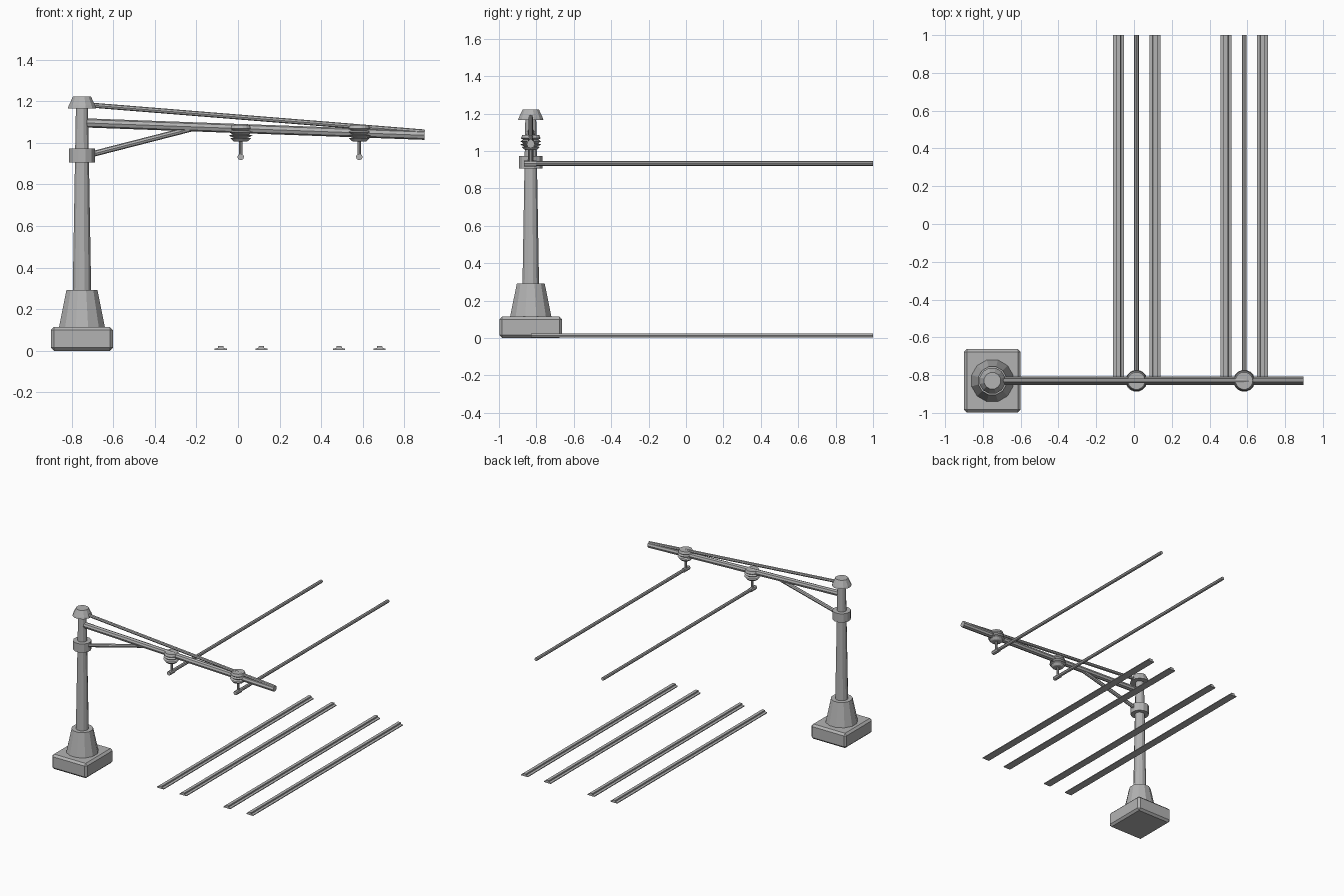
import bpy, bmesh, math
from mathutils import Vector

if "Cube" in bpy.data.objects:
    bpy.data.objects.remove(bpy.data.objects["Cube"])

grey = bpy.data.materials.new("plain_grey")
grey.use_nodes = True
colour = (0.45, 0.45, 0.45, 1)
grey.diffuse_color = colour
grey.node_tree.nodes["Principled BSDF"].inputs["Base Color"].default_value = colour

PX, PY = -0.75, -0.83     # mast axis


def finish(name, bm):
    bmesh.ops.recalc_face_normals(bm, faces=bm.faces)
    mesh = bpy.data.meshes.new(name)
    bm.to_mesh(mesh)
    bm.free()
    mesh.materials.append(grey)
    ob = bpy.data.objects.new(name, mesh)
    bpy.context.collection.objects.link(ob)
    return ob


def lathe(name, x, y, profile, sides=12):
    """Closed turned solid from (radius, height) pairs."""
    bm = bmesh.new()
    rings = []
    for r, z in profile:
        rings.append([bm.verts.new((x + r * math.cos(2 * math.pi * (i + .5) / sides),
                                    y + r * math.sin(2 * math.pi * (i + .5) / sides), z))
                      for i in range(sides)])
    for a, b in zip(rings, rings[1:]):
        for i in range(sides):
            j = (i + 1) % sides
            bm.faces.new((a[i], a[j], b[j], b[i]))
    bm.faces.new(rings[0])
    bm.faces.new(rings[-1])
    return finish(name, bm)


def rod(name, start, end, radius, sides=8):
    a, b = Vector(start), Vector(end)
    bm = bmesh.new()
    bmesh.ops.create_cone(bm, cap_ends=True, segments=sides, radius1=radius,
                          radius2=radius, depth=(b - a).length)
    ob = finish(name, bm)
    ob.rotation_mode = 'QUATERNION'
    ob.rotation_quaternion = (b - a).to_track_quat('Z', 'Y')
    ob.location = (a + b) / 2
    return ob


# Foundation block with chamfered edges
bm = bmesh.new()
bmesh.ops.create_cube(bm, size=1)
for v in bm.verts:
    v.co = (PX + v.co.x * 0.3, PY + v.co.y * 0.335, 0.057 + v.co.z * 0.114)
bmesh.ops.bevel(bm, geom=bm.edges[:], offset=0.015, segments=1, affect='EDGES')
finish("foundation", bm)

# Mast
lathe("mast_footing", PX, PY, [(0.115, 0.11), (0.077, 0.292)])
lathe("mast_pole", PX, PY, [(0.046, 0.28), (0.03, 1.18)])
lathe("mast_collar", PX, PY, [(0.065, 0.905), (0.065, 0.972)])
lathe("mast_cap", PX, PY, [(0.07, 1.165), (0.066, 1.178), (0.045, 1.222)])

# Cantilever arm, tie rod and brace
rod("arm", (-0.75, PY, 1.096), (0.897, PY, 1.036), 0.022)
rod("tie_rod", (-0.72, PY, 1.182), (0.895, PY, 1.052), 0.012)
rod("brace", (-0.73, PY, 0.938), (-0.2, PY, 1.074), 0.014)

# Insulators with hangers and overhead wires
for side, x in (("right", 0.013), ("left", 0.583)):
    lathe("insulator_" + side, x, PY,
          [(0.03, 1.006), (0.037, 1.008), (0.05, 1.022), (0.034, 1.024),
           (0.058, 1.034), (0.04, 1.04), (0.056, 1.052), (0.042, 1.06),
           (0.053, 1.068), (0.046, 1.086)], 16)
    rod("hanger_" + side, (x, PY, 0.93), (x, PY, 1.01), 0.009)
    rod("wire_" + side, (x, -0.86, 0.933), (x, 1, 0.933), 0.0125)
    rod("wire_clamp_" + side, (x, -0.865, 0.932), (x, -0.8, 0.932), 0.016)

# Ground rails: one extruded flat-bottomed section
half = [(0.029, 0.004), (0.029, 0.01), (0.013, 0.014), (0.012, 0.024)]
section = half + [(-x, z) for x, z in reversed(half)]
for i, x in enumerate((-0.083, 0.112, 0.486, 0.681)):
    bm = bmesh.new()
    face = bm.faces.new([bm.verts.new((x + dx, PY, z)) for dx, z in section])
    out = bmesh.ops.extrude_face_region(bm, geom=[face], use_keep_orig=True)
    for v in out["geom"]:
        if isinstance(v, bmesh.types.BMVert):
            v.co.y = 1
    finish(f"rail_{i + 1}", bm)
